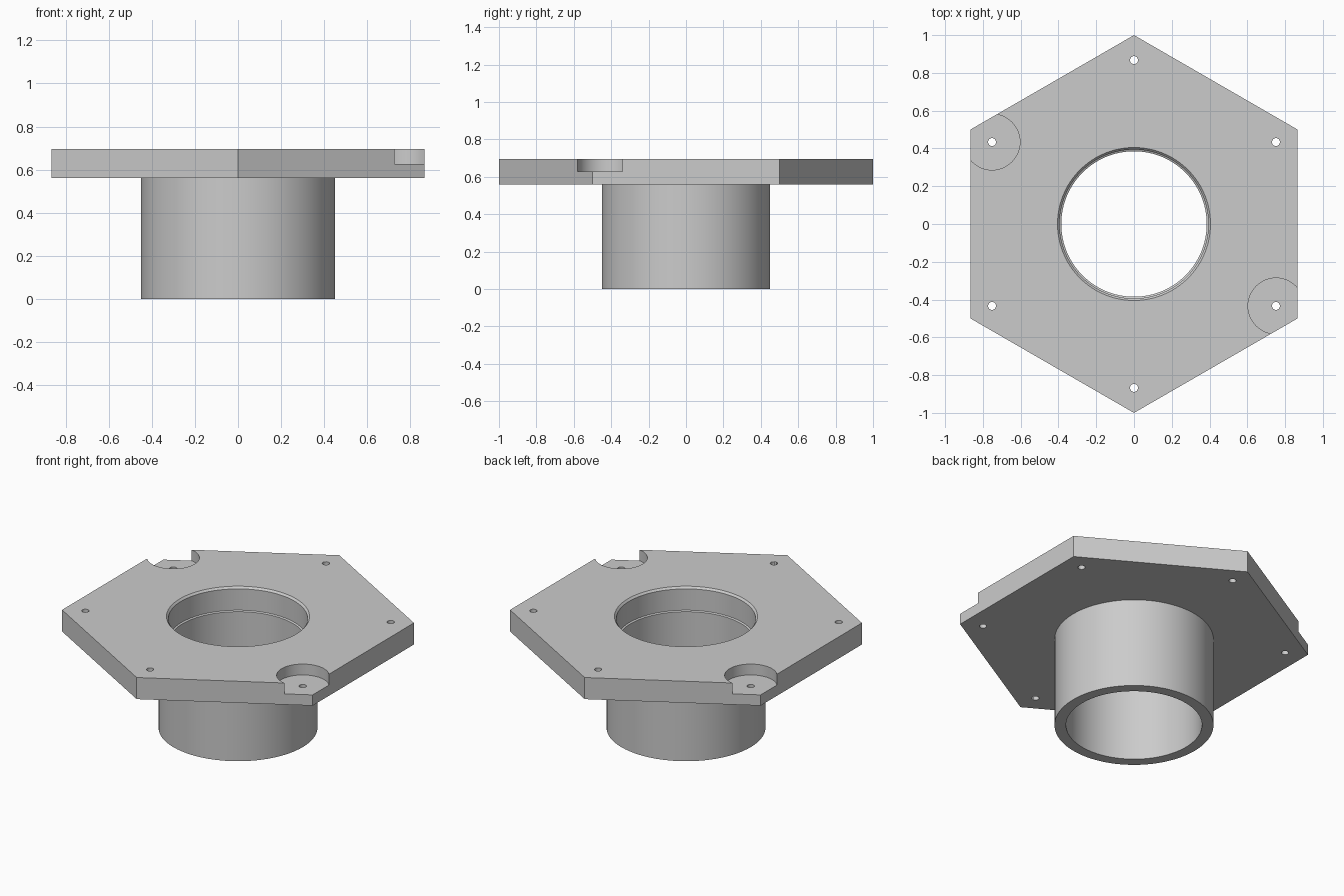
import bpy
import bmesh
from math import sin, cos, pi, radians

default = bpy.data.objects.get("Cube")
if default:
    bpy.data.objects.remove(default, do_unlink=True)

grey = bpy.data.materials.new("machined grey")
grey.use_nodes = True
colour = (0.6, 0.6, 0.6, 1)
grey.diffuse_color = colour
grey.node_tree.nodes["Principled BSDF"].inputs["Base Color"].default_value = colour

TOP, UNDERSIDE, FLOOR = 0.695, 0.56, 0.627


def turned(name, profile, sides, centre=(0, 0)):
    """Solid of revolution from (radius, height) points, first corner at +y."""
    bm = bmesh.new()
    rings = []
    for radius, z in profile:
        angles = [pi / 2 + 2 * pi * i / sides for i in range(sides)]
        rings.append([bm.verts.new((centre[0] + radius * cos(a),
                                    centre[1] + radius * sin(a), z)) for a in angles])
    for low, high in zip(rings, rings[1:]):
        for i in range(sides):
            j = (i + 1) % sides
            bm.faces.new((low[i], low[j], high[j], high[i]))
    bm.faces.new(rings[0][::-1])
    bm.faces.new(rings[-1])
    mesh = bpy.data.meshes.new(name)
    bm.to_mesh(mesh)
    bm.free()
    mesh.materials.append(grey)
    obj = bpy.data.objects.new(name, mesh)
    bpy.context.collection.objects.link(obj)
    return obj


def combine(body, tool, operation):
    """Apply a boolean and discard the tool."""
    mod = body.modifiers.new(tool.name, 'BOOLEAN')
    mod.operation = operation
    mod.solver = 'EXACT'
    mod.object = tool
    bpy.context.view_layer.objects.active = body
    bpy.ops.object.modifier_apply(modifier=mod.name)
    bpy.data.objects.remove(tool, do_unlink=True)


# Hexagonal flange joined to the round sleeve below it
body = turned("hexagonal_flange_with_sleeve", [(1, UNDERSIDE), (1, TOP)], 6)
combine(body, turned("sleeve", [(0.45, 0), (0.45, 0.63)], 96), 'UNION')

# Stepped bore with a chamfered mouth
bore = [(0.385, -0.1), (0.385, 0.545), (0.394, 0.55),
        (0.394, TOP - 0.012), (0.405, TOP), (0.405, 0.8)]
combine(body, turned("bore", bore, 96), 'DIFFERENCE')

# Six screw holes, with a round pocket around two opposite ones
for k in range(6):
    a = radians(30 + 60 * k)
    spot = (0.868 * cos(a), 0.868 * sin(a))
    if k in (2, 5):
        combine(body, turned("pocket", [(0.148, FLOOR), (0.148, 0.8)], 64, spot), 'DIFFERENCE')
    combine(body, turned("screw_hole", [(0.021, 0.5), (0.021, 0.8)], 24, spot), 'DIFFERENCE')

# Smooth round walls, crisp edges
bpy.ops.object.select_all(action='DESELECT')
body.select_set(True)
bpy.context.view_layer.objects.active = body
bpy.ops.object.shade_smooth_by_angle(angle=radians(25))
